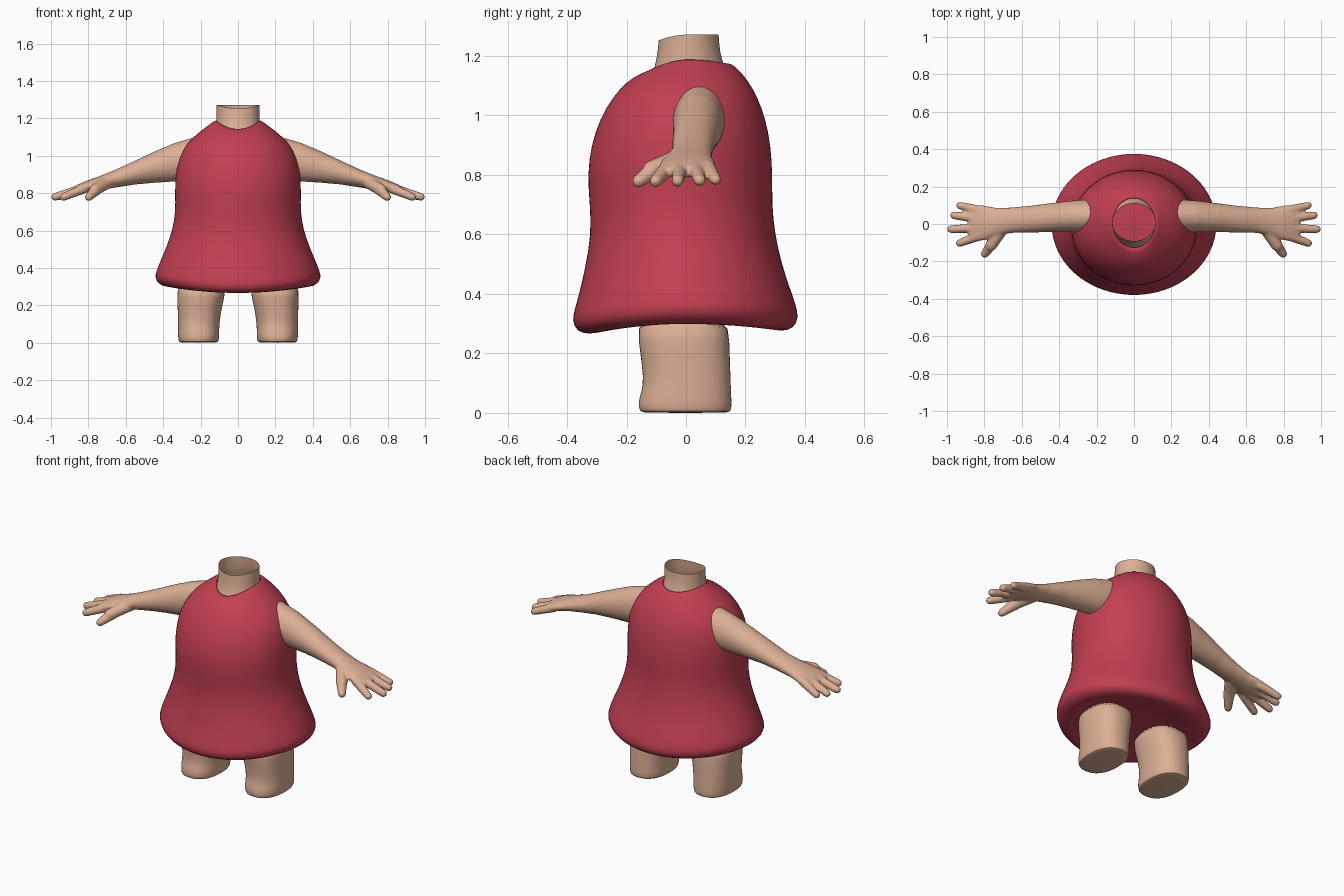
import bpy, bmesh, math
from mathutils import Vector


def material(name, rgb):
    m = bpy.data.materials.new(name)
    m.diffuse_color = (*rgb, 1)
    return m


SKIN = material("skin", (0.72, 0.43, 0.30))
RED = material("red_cloth", (0.54, 0.05, 0.085))


def loft(bm, rings, cap_start=True, cap_end=True):
    """Skin a list of point rings, optionally closing the ends."""
    loops = [[bm.verts.new(p) for p in ring] for ring in rings]
    n = len(loops[0])
    for a, b in zip(loops, loops[1:]):
        for i in range(n):
            j = (i + 1) % n
            bm.faces.new((a[i], a[j], b[j], b[i]))
    if cap_start:
        bm.faces.new(loops[0][::-1])
    if cap_end:
        bm.faces.new(loops[-1])


def finish(bm, name, mat, subdiv=0, angle=60):
    bmesh.ops.recalc_face_normals(bm, faces=bm.faces)
    me = bpy.data.meshes.new(name)
    bm.to_mesh(me)
    bm.free()
    me.materials.append(mat)
    ob = bpy.data.objects.new(name, me)
    bpy.context.collection.objects.link(ob)
    if subdiv:
        mod = ob.modifiers.new("Subdivision", 'SUBSURF')
        mod.levels = mod.render_levels = subdiv
    bpy.ops.object.select_all(action='DESELECT')
    ob.select_set(True)
    bpy.context.view_layer.objects.active = ob
    bpy.ops.object.shade_smooth_by_angle(angle=math.radians(angle))
    return ob


def flat_ring(z, rx, front, back, n=40, cx=0, side=0, dip_front=0, dip_back=0, power=1):
    """Horizontal oval; sides can rise and front or back can dip."""
    pts = []
    for i in range(n):
        a = 2 * math.pi * i / n
        c, s = math.cos(a), math.sin(a)
        x = math.copysign(abs(c) ** power, c)
        y = math.copysign(abs(s) ** power, s)
        cy, ry = (front + back) / 2, (back - front) / 2
        dip = (dip_front if s < 0 else dip_back) * s * s
        pts.append((cx + rx * x, cy + ry * y, z + side * c * c - dip))
    return pts


# Dress: z, half width, front, back, side rise, front dip, back dip
dress = [
    (0.31, 0.20, -0.16, 0.16, 0.01, 0, 0),
    (0.275, 0.32, -0.27, 0.27, 0.025, 0, -0.01),
    (0.262, 0.385, -0.33, 0.325, 0.035, 0, -0.01),
    (0.275, 0.425, -0.37, 0.365, 0.038, 0, -0.01),
    (0.31, 0.446, -0.385, 0.38, 0.036, 0, -0.01),
    (0.35, 0.440, -0.375, 0.372, 0.03, 0, -0.01),
    (0.42, 0.415, -0.355, 0.35, 0.02, 0, 0),
    (0.50, 0.385, -0.338, 0.323, 0.01, 0, 0),
    (0.60, 0.352, -0.32, 0.30, 0, 0, 0),
    (0.70, 0.335, -0.324, 0.29, 0, 0, 0),
    (0.80, 0.338, -0.333, 0.292, 0, 0, 0),
    (0.90, 0.336, -0.320, 0.286, 0, 0, 0),
    (0.99, 0.317, -0.290, 0.268, 0, 0, 0),
    (1.06, 0.280, -0.248, 0.242, 0, 0, 0),
    (1.12, 0.218, -0.204, 0.208, 0, 0.01, 0),
    (1.165, 0.155, -0.164, 0.175, 0, 0.03, 0.01),
    (1.192, 0.122, -0.138, 0.150, 0, 0.046, 0.015),
    (1.185, 0.114, -0.126, 0.138, 0, 0.046, 0.015),
]
bm = bmesh.new()
loft(bm, [flat_ring(z, rx, f, b, 40, 0, s, df, db) for z, rx, f, b, s, df, db in dress],
     cap_end=False)
finish(bm, "dress", RED, 1, 80)

# Neck: open tube
neck = [(1.12, 0.120, -0.135, 0.145, 0.03), (1.17, 0.117, -0.112, 0.128, 0.03),
        (1.21, 0.114, -0.098, 0.114, 0.02), (1.272, 0.115, -0.092, 0.110, 0.02)]
bm = bmesh.new()
loft(bm, [flat_ring(z, rx, f, b, 40, dip_front=d) for z, rx, f, b, d in neck], False, False)
finish(bm, "neck", SKIN, 1)

# Legs: z, inner x, outer x, front, back
leg = [(0.0, 0.122, 0.305, -0.14, 0.137), (0.004, 0.106, 0.316, -0.155, 0.150),
       (0.02, 0.101, 0.320, -0.160, 0.154), (0.055, 0.100, 0.321, -0.158, 0.153),
       (0.09, 0.100, 0.321, -0.143, 0.151), (0.16, 0.092, 0.322, -0.148, 0.149),
       (0.24, 0.074, 0.325, -0.160, 0.146), (0.33, 0.055, 0.327, -0.168, 0.143)]
for side, label in ((1, "left"), (-1, "right")):
    bm = bmesh.new()
    loft(bm, [flat_ring(z, (o - i) / 2, f, b, 32, side * (i + o) / 2, power=0.85)
              for z, i, o, f, b in leg])
    finish(bm, label + "_leg", SKIN, 1, 50)

# Arm sections: x, centre y, centre z, half depth, half height
arm = [(0.16, 0.042, 0.99, 0.085, 0.105), (0.24, 0.042, 0.982, 0.09, 0.115),
       (0.34, 0.040, 0.965, 0.084, 0.103), (0.45, 0.034, 0.938, 0.077, 0.083),
       (0.55, 0.026, 0.910, 0.072, 0.064), (0.66, 0.020, 0.876, 0.068, 0.047),
       (0.74, 0.010, 0.853, 0.077, 0.038), (0.80, 0.006, 0.837, 0.093, 0.033),
       (0.85, 0.003, 0.822, 0.098, 0.027), (0.885, 0.000, 0.811, 0.085, 0.018)]
# Fingers and thumb: start, end, start radius, end radius
fingers = [((0.82, 0.072, 0.828), (0.932, 0.099, 0.785), 0.026, 0.020),
           ((0.82, 0.028, 0.830), (0.962, 0.046, 0.782), 0.027, 0.021),
           ((0.82, -0.02, 0.828), (0.978, -0.028, 0.780), 0.027, 0.021),
           ((0.82, -0.06, 0.826), (0.932, -0.102, 0.779), 0.027, 0.021),
           ((0.70, -0.02, 0.855), (0.765, -0.115, 0.818), 0.034, 0.031),
           ((0.75, -0.095, 0.825), (0.798, -0.160, 0.779), 0.032, 0.022)]


def digit(bm, p, q, r0, r1, n=16):
    """Tapered capsule between two points."""
    p, q = Vector(p), Vector(q)
    d = (q - p).normalized()
    u = d.cross(Vector((0, 0, 1))).normalized()
    v = u.cross(d)
    steps = [(p - d * r0 * math.cos(t), r0 * math.sin(t)) for t in (0.2, 0.6, 1.0, 1.57)]
    steps += [(q + d * r1 * math.cos(t), r1 * math.sin(t)) for t in (1.57, 1.0, 0.6, 0.2)]
    loft(bm, [[c + (u * math.cos(a) + v * math.sin(a)) * r
               for a in (2 * math.pi * i / n for i in range(n))] for c, r in steps])


for side, label in ((1, "left"), (-1, "right")):
    bm = bmesh.new()
    loft(bm, [[(x, cy + ry * math.cos(a), cz + rz * math.sin(a))
               for a in (2 * math.pi * i / 32 for i in range(32))]
              for x, cy, cz, ry, rz in arm])
    for f in fingers:
        digit(bm, *f)
    bmesh.ops.recalc_face_normals(bm, faces=bm.faces)
    bmesh.ops.scale(bm, vec=(side, 1, 1), verts=bm.verts)
    ob = finish(bm, label + "_arm", SKIN)
    # Fuse arm, palm and fingers into one smooth skin
    mod = ob.modifiers.new("Fuse", 'REMESH')
    mod.mode = 'VOXEL'
    mod.voxel_size = 0.007
    mod.use_smooth_shade = True
    mod = ob.modifiers.new("Soften", 'SMOOTH')
    mod.factor = 0.5
    mod.iterations = 5
